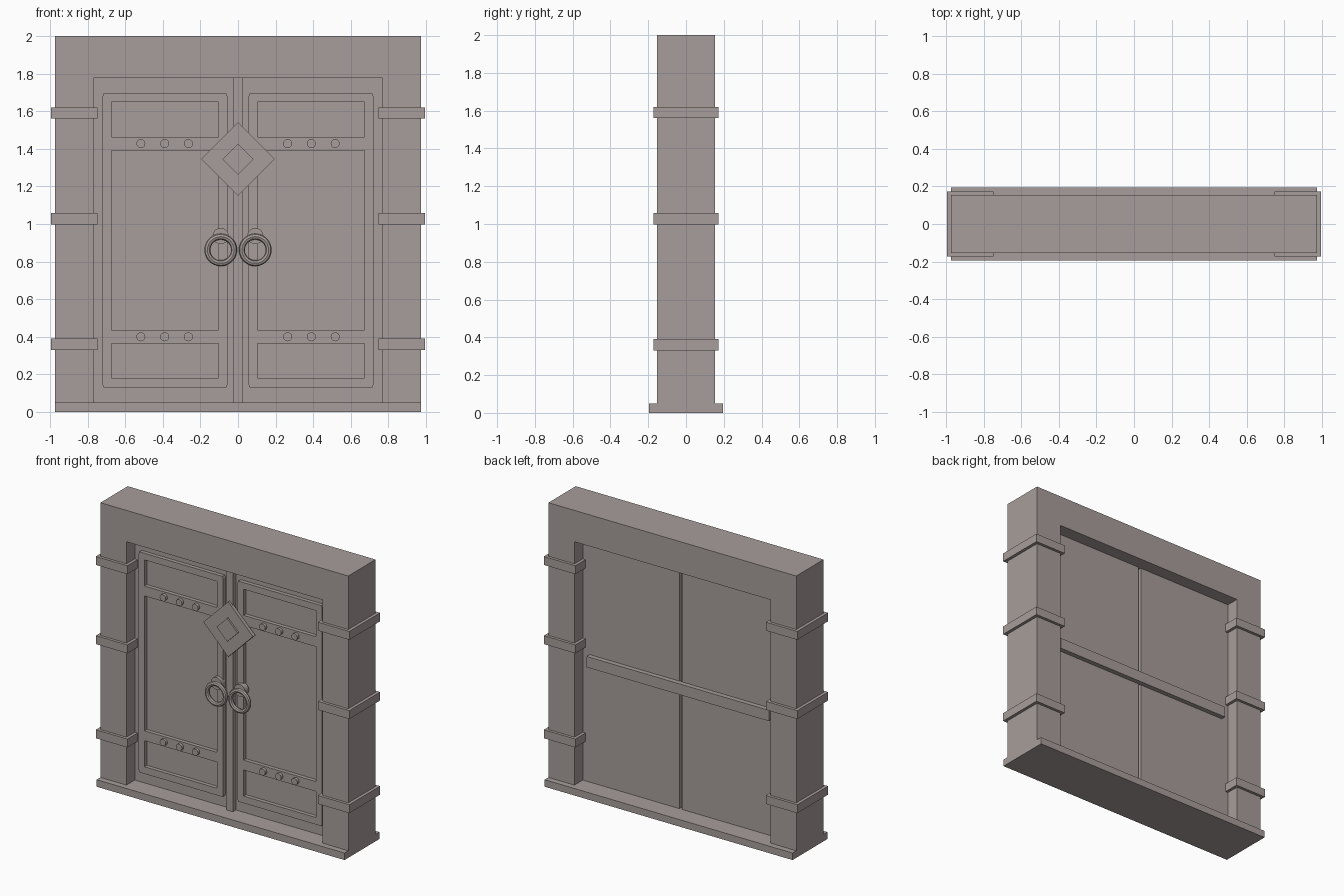
import bpy, math

if "Cube" in bpy.data.objects:
    bpy.data.objects.remove(bpy.data.objects["Cube"])

# Warm grey stone for every part
STONE = bpy.data.materials.new("stone")
STONE.diffuse_color = (0.39, 0.34, 0.325, 1)
STONE.use_nodes = True
STONE.node_tree.nodes["Principled BSDF"].inputs["Base Color"].default_value = STONE.diffuse_color


def finish(o, name):
    o.name = name
    o.data.materials.clear()
    o.data.materials.append(STONE)
    return o


def box(name, x0, x1, y0, y1, z0, z1):
    bpy.ops.mesh.primitive_cube_add(size=1, location=((x0 + x1) / 2, (y0 + y1) / 2, (z0 + z1) / 2))
    o = bpy.context.object
    o.scale = (x1 - x0, y1 - y0, z1 - z0)
    bpy.ops.object.transform_apply(location=False, rotation=False, scale=True)
    return finish(o, name)


def plate(name, outlines, y0, y1):
    """Flat x-z outlines (first outer, rest holes) filled and extruded along y."""
    c = bpy.data.curves.new(name, 'CURVE')
    c.dimensions = '2D'
    c.fill_mode = 'BOTH'
    c.extrude = (y1 - y0) / 2
    for pts in outlines:
        s = c.splines.new('POLY')
        s.points.add(len(pts) - 1)
        for p, (x, z) in zip(s.points, pts):
            p.co = (x, z, 0, 1)
        s.use_cyclic_u = True
    o = bpy.data.objects.new(name, c)
    bpy.context.collection.objects.link(o)
    o.rotation_euler = (math.pi / 2, 0, 0)
    o.location.y = (y0 + y1) / 2
    bpy.ops.object.select_all(action='DESELECT')
    o.select_set(True)
    bpy.context.view_layer.objects.active = o
    bpy.ops.object.convert(target='MESH')
    bpy.ops.object.shade_flat()
    return finish(bpy.context.object, name)


def disc(name, x, z, r, y0, y1, sides):
    bpy.ops.mesh.primitive_cylinder_add(vertices=sides, radius=r, depth=y1 - y0,
                                        location=(x, (y0 + y1) / 2, z),
                                        rotation=(math.pi / 2, 0, 0))
    bpy.ops.object.shade_smooth_by_angle(angle=math.radians(35))
    return finish(bpy.context.object, name)


def rect(x0, x1, z0, z1):
    return [(x0, z0), (x1, z0), (x1, z1), (x0, z1)]


def diamond(r, z):
    return [(0, z - r), (r, z), (0, z + r), (-r, z)]


# Stone surround and threshold
W, IN, TOP, SILL = 0.973, 0.769, 1.777, 0.05
plate("door_surround", [[(-W, SILL), (-IN, SILL), (-IN, TOP), (IN, TOP), (IN, SILL),
                         (W, SILL), (W, 2), (-W, 2)]], -0.153, 0.153)
box("threshold", -W, W, -0.195, 0.195, 0, SILL)

for s, side in ((-1, "left"), (1, "right")):
    def span(a, b):
        return sorted((s * a, s * b))

    # Straps around the jamb
    for z in (0.36, 1.028, 1.59):
        box(side + "_jamb_strap", *span(0.748, 0.995), -0.173, 0.173, z - 0.03, z + 0.03)

    # Door leaf with raised panel frame
    box(side + "_door_leaf", *span(0.01, IN), -0.059, 0.059, SILL, TOP)
    a, b = span(0.056, 0.72)
    z0, z1, cx, cz = 0.13, 1.695, 0.006, 0.016
    outer = [(a + cx, z0), (b - cx, z0), (b, z0 + cz), (b, z1 - cz),
             (b - cx, z1), (a + cx, z1), (a, z1 - cz), (a, z0 + cz)]
    holes = [rect(*span(0.104, 0.674), h0, h1)
             for h0, h1 in ((0.18, 0.365), (0.435, 1.392), (1.463, 1.648))]
    plate(side + "_panel_frame", [outer] + holes, -0.086, -0.059)

    # Rivets on the cross rails
    for z in (0.40, 1.428):
        for x in (0.264, 0.39, 0.517):
            disc(side + "_rivet", s * x, z, 0.024, -0.106, -0.08, 12)

    # Ring handle and its mount
    disc(side + "_handle_mount", s * 0.092, 0.936, 0.043, -0.112, -0.07, 20)
    bpy.ops.mesh.primitive_torus_add(major_segments=28, minor_segments=8, major_radius=0.071,
                                     minor_radius=0.016, location=(s * 0.092, -0.112, 0.862),
                                     rotation=(math.pi / 2, 0, 0))
    bpy.ops.object.shade_smooth_by_angle(angle=math.radians(35))
    finish(bpy.context.object, side + "_handle_ring")

# Strip covering the gap, lock plate and rear bar
box("centre_strip", -0.025, 0.025, -0.094, -0.04, SILL, TOP)
plate("lock_plate", [diamond(0.195, 1.345)], -0.11, -0.084)
plate("lock_boss", [diamond(0.083, 1.345)], -0.122, -0.105)
box("rear_bar", -0.715, 0.715, 0.055, 0.093, 0.878, 0.955)
